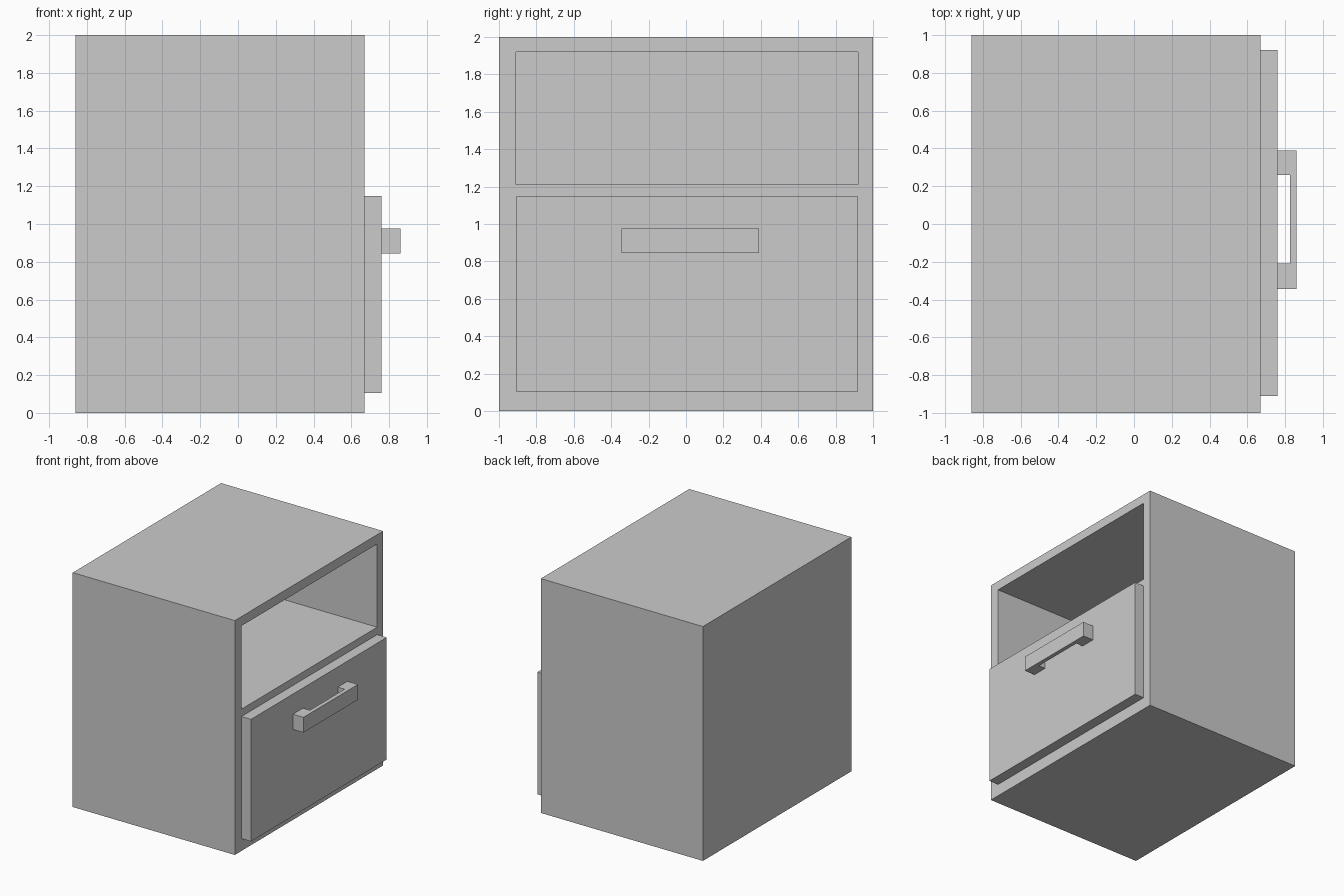
import bpy
import bmesh

if "Cube" in bpy.data.objects:
    bpy.data.objects.remove(bpy.data.objects["Cube"])


def prism(name, outline, z0, z1):
    """Extrude an xy outline (counter-clockwise) from z0 up to z1."""
    bm = bmesh.new()
    face = bm.faces.new([bm.verts.new((x, y, z0)) for x, y in outline])
    top = bmesh.ops.extrude_face_region(bm, geom=[face])["geom"]
    verts = [v for v in top if isinstance(v, bmesh.types.BMVert)]
    bmesh.ops.translate(bm, verts=verts, vec=(0, 0, z1 - z0))
    bmesh.ops.recalc_face_normals(bm, faces=bm.faces)
    mesh = bpy.data.meshes.new(name)
    bm.to_mesh(mesh)
    bm.free()
    obj = bpy.data.objects.new(name, mesh)
    bpy.context.collection.objects.link(obj)
    return obj


def box(name, x0, x1, y0, y1, z0, z1):
    return prism(name, [(x0, y0), (x1, y0), (x1, y1), (x0, y1)], z0, z1)


BACK, FRONT, PANEL, GRIP = -0.86, 0.67, 0.76, 0.86
LEFT, RIGHT = -0.91, 0.92

# Cabinet body with the open shelf recess cut into its front
cabinet = box("cabinet_body", BACK, FRONT, -1, 1, 0, 2)
cutter = box("shelf_cutter", BACK + 0.08, FRONT + 0.2, LEFT, RIGHT, 1.21, 1.92)
cutter.hide_render = True
cutter.hide_set(True)
cut = cabinet.modifiers.new("shelf_opening", "BOOLEAN")
cut.operation = "DIFFERENCE"
cut.solver = "EXACT"
cut.object = cutter

# Drawer front standing proud of the body
box("drawer_front", FRONT, PANEL, LEFT, RIGHT, 0.105, 1.147)

# Handle: a U-shaped profile, two posts joined by a thin bar
bar = 0.825
prism("drawer_handle", [
    (PANEL, -0.345), (GRIP, -0.345), (GRIP, 0.39), (PANEL, 0.39),
    (PANEL, 0.26), (bar, 0.26), (bar, -0.21), (PANEL, -0.21),
], 0.845, 0.975)
